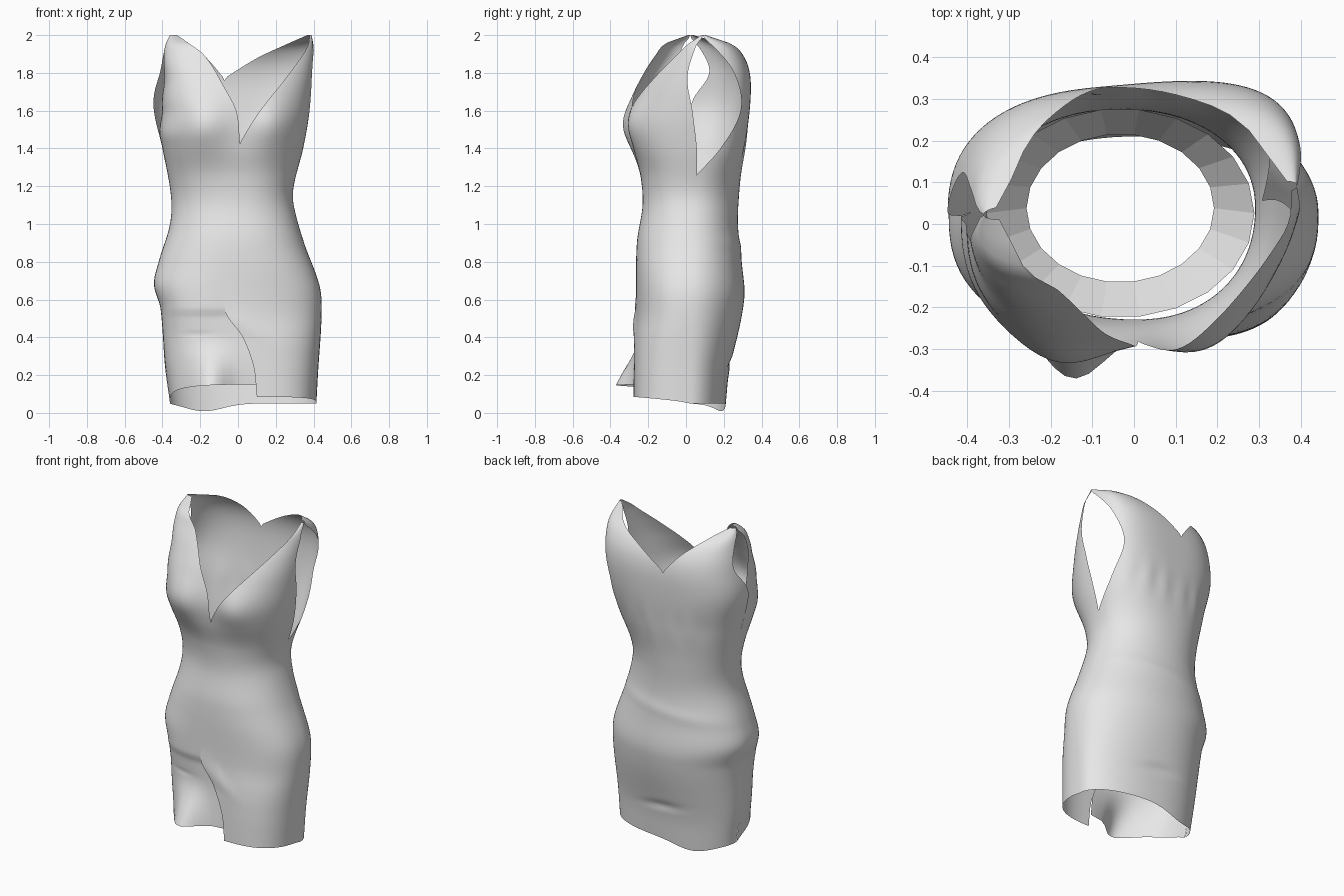
import bpy, bmesh, math

cube = bpy.data.objects.get("Cube")
if cube:
    bpy.data.objects.remove(cube)

ROWS, COLS, HEIGHT = 100, 22, 2.0


def curve(points):
    """Smooth interpolation through (position, value) pairs."""
    def slope(i):
        a, b = points[max(i - 1, 0)], points[min(i + 1, len(points) - 1)]
        return (b[1] - a[1]) / (b[0] - a[0])

    def value(z):
        if z <= points[0][0]:
            return points[0][1]
        for i in range(len(points) - 1):
            (z0, v0), (z1, v1) = points[i], points[i + 1]
            if z <= z1:
                h = z1 - z0
                t = (z - z0) / h
                bend = t * (1 - t)
                return (v0 + (v1 - v0) * t * t * (3 - 2 * t)
                        + h * bend * ((1 - t) * slope(i) - t * slope(i + 1)))
        return points[-1][1]
    return value


def fade(low, high, z):
    t = min(max((z - low) / (high - low), 0), 1)
    return t * t * (3 - 2 * t)


def bump(distance, width):
    return math.exp(-(distance / width) ** 2)


# Body outline by height: both sides, front and back
side_x = {
    -1: curve([(0, -.36), (.2, -.385), (.55, -.41), (.68, -.445), (.8, -.42), (1, -.36),
               (1.15, -.355), (1.4, -.4), (1.62, -.447), (1.8, -.425), (1.95, -.385), (2, -.36)]),
    1: curve([(0, .415), (.2, .425), (.55, .443), (.68, .43), (.9, .35), (1.1, .295),
              (1.2, .295), (1.4, .345), (1.6, .38), (1.9, .405), (2, .39)])}
depth_y = {
    -1: curve([(0, -.27), (.6, -.265), (.9, -.26), (1.1, -.23), (1.25, -.24), (1.4, -.275),
               (1.55, -.285), (1.7, -.26), (1.8, -.215), (1.9, -.15), (1.96, -.1), (2, .03)]),
    1: curve([(0, .21), (.2, .23), (.6, .308), (.8, .295), (1, .275), (1.2, .285),
              (1.4, .312), (1.65, .335), (1.8, .33), (1.9, .29), (1.96, .22), (2, .08)])}
middle_y = curve([(0, .02), (1, .03), (1.4, .055), (2, .055)])
seam_x = {
    -1: curve([(0, .1), (.2, .08), (.4, .02), (.55, -.07), (.8, -.01), (1.4, .01), (2, .01)]),
    1: curve([(0, 0), (1, -.03), (1.6, -.07), (2, -.07)])}

# Squareness of each panel's cross-section by height
squareness = {
    (1, -1): curve([(0, 2.8), (.5, 2.6), (1.1, 2.15), (1.5, 2.5), (2, 2.4)]),
    (-1, -1): curve([(0, 3.2), (.5, 2.7), (1.1, 2.15), (1.5, 2.5), (1.8, 2.8), (2, 2.8)]),
    (1, 1): curve([(0, 2.1), (1.1, 2.1), (1.4, 2.5), (1.7, 3.4), (2, 3.4)]),
    (-1, 1): curve([(0, 2.05), (1.1, 2.15), (1.6, 2.55), (2, 2.55)])}

# Openings, keyed by (side, front or back), as a fraction of the half width or depth
neckline = {
    (1, -1): curve([(1.43, 0), (1.58, .25), (1.78, .64), (1.95, .93), (2, .97)]),
    (-1, -1): curve([(1.43, 0), (1.6, .05), (1.74, .23), (1.9, .48), (1.97, .75), (2, .9)]),
    (1, 1): curve([(1.77, 0), (1.85, .26), (1.9, .45), (1.96, .74), (2, .95)]),
    (-1, 1): curve([(1.77, 0), (1.85, .2), (1.9, .36), (1.97, .68), (2, .9)])}
armhole = {
    (1, -1): curve([(1.26, 0), (1.4, .06), (1.6, .16), (1.8, .3), (1.95, .2), (2, 0)]),
    (-1, -1): curve([(1.48, 0), (1.65, .1), (1.8, .28), (1.95, .2), (2, 0)]),
    (1, 1): curve([(1.26, 0), (1.4, .4), (1.6, .74), (1.8, .6), (1.93, .3), (2, 0)]),
    (-1, 1): curve([(1.48, 0), (1.65, .06), (1.8, .38), (1.93, .25), (2, 0)])}


def hem_lift(side, face, x, across):
    if face > 0:
        return .05 - .048 * bump(x + .2, .15) * across
    return .05 + (.1 if side < 0 else .035) * math.sqrt(across)


def dress_point(side, face, z, fraction):
    power = squareness[side, face](z)
    neck = min(max(neckline[side, face](z), 0), 1)
    arm = min(max(armhole[side, face](z), 0), 1)
    end = math.acos(neck ** (power / 2))
    start = min(math.asin(arm ** (power / 2)), end * .85)
    angle = start + (end - start) * fraction
    across = max(math.sin(angle), 0)
    reach = max(math.cos(angle), 0) ** (2 / power)
    seam, mid = seam_x[face](z), middle_y(z)
    edge = side_x[side](z)
    if side < 0 and face < 0:
        # Front strap sits inside the back one at the open armhole
        edge += .045 * fade(1.45, 1.62, z) * (1 - fade(1.72, 1.95, z))
    x = seam + (edge - seam) * reach
    y = mid + (depth_y[face](z) - mid) * across ** (2 / power)
    y += .09 * x * fade(1.1, 1.5, z)
    out = 0
    if face < 0:
        # Bust and the lower front flap
        out += .05 * bump(abs(x) - .18, .13) * bump(z - 1.53, .14)
        if side < 0:
            out -= .012 * (1 - fade(.51, .55, z)) * across
            out += .125 * bump(x + .15, .11) * max(0, 1 - z / .4) ** 1.6
            out -= .005 * bump(z - .4, .012) * bump(x + .22, .07)
        else:
            out += .008 * (1 - fade(.3, .55, z)) * across
            out += .012 * bump(z - .5 + .9 * x, .04) * bump(x - .03, .1)
    else:
        # Drape folds and gathers across the back
        out += .005 * bump(z - .88 - .1 * x, .035) * across
        out -= .01 * bump(z - .24 + .2 * x, .025) * bump(x, .12)
        out += .003 * math.sin(x * 50) * bump(z - 1.42, .09) * across
    y += face * out
    z += hem_lift(side, face, x, across) * (1 - fade(0, .5, z))
    return x, y, z


def add_grid(bm, point, rows, columns, flip=False):
    grid = [[bm.verts.new(point(i / rows, j / columns)) for j in range(columns + 1)]
            for i in range(rows + 1)]
    for low, high in zip(grid, grid[1:]):
        for j in range(columns):
            corners = [low[j], low[j + 1], high[j + 1], high[j]]
            bm.faces.new(corners[::-1] if flip else corners)


def make_object(name, bm, material):
    bmesh.ops.remove_doubles(bm, verts=bm.verts, dist=.001)
    mesh = bpy.data.meshes.new(name)
    bm.to_mesh(mesh)
    bm.free()
    mesh.materials.append(material)
    obj = bpy.data.objects.new(name, mesh)
    bpy.context.collection.objects.link(obj)
    return obj


grey = bpy.data.materials.new("plain_grey_fabric")
grey.use_nodes = True
colour = (.8, .8, .8, 1)
grey.diffuse_color = colour
grey.node_tree.nodes["Principled BSDF"].inputs["Base Color"].default_value = colour

# Dress: four panels joined at the side, front and back seams
bm = bmesh.new()
for side in (-1, 1):
    for face in (-1, 1):
        add_grid(bm, lambda v, u: dress_point(side, face, v * HEIGHT, u),
                 ROWS, COLS, flip=side * face < 0)
dress = make_object("dress", bm, grey)
bpy.ops.object.select_all(action='DESELECT')
dress.select_set(True)
bpy.context.view_layer.objects.active = dress
bpy.ops.object.shade_smooth_by_angle(angle=math.radians(50))


# Waist lining: faceted band sloping inward from the waist seam
def lining_point(v, u):
    angle = math.tau * u
    return (-.033 + (.225 + .097 * v) * math.cos(angle),
            .038 - .012 * v + (.178 + .073 * v) * math.sin(angle), 1.04 + .11 * v)


bm = bmesh.new()
add_grid(bm, lining_point, 1, 22, flip=True)
make_object("waist_lining", bm, grey)
